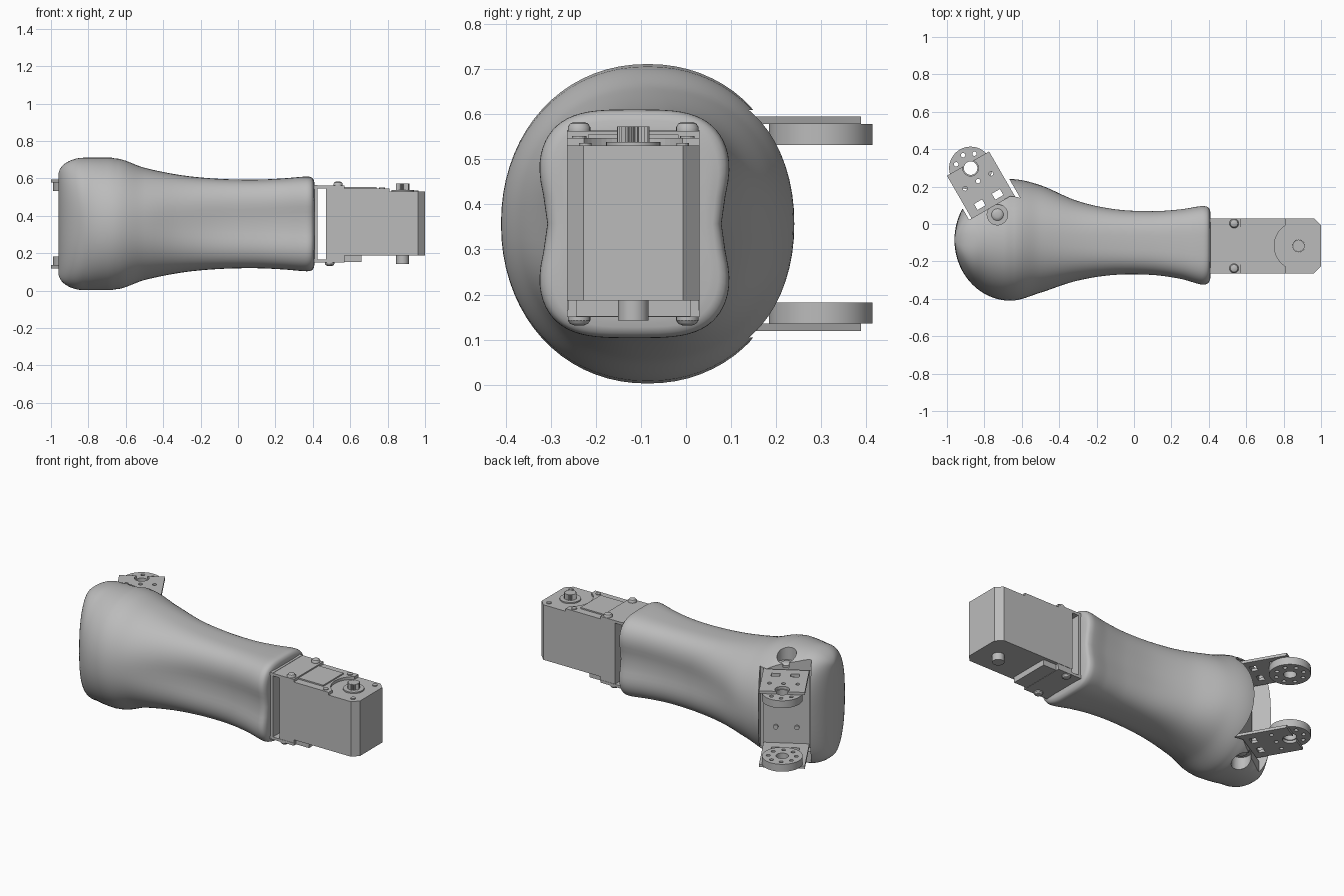
import bpy, bmesh, math
from mathutils import Matrix, Vector

cube = bpy.data.objects.get("Cube")
if cube:
    bpy.data.objects.remove(cube, do_unlink=True)

grey = bpy.data.materials.new("plain_grey")
grey.use_nodes = True
grey.diffuse_color = (0.5, 0.5, 0.5, 1)
grey.node_tree.nodes["Principled BSDF"].inputs["Base Color"].default_value = (0.5, 0.5, 0.5, 1)

MID = 0.357          # height of the mirror plane
SERVO_Y = -0.117     # centre line of the motor
# elbow bracket frame: local x runs across it, local y points outward
ELBOW = Matrix.Translation((-0.73, 0.05, 0)) @ Matrix.Rotation(math.radians(30), 4, 'Z')
WORLD = Matrix.Identity(4)


def finish(name, bm, frame=WORLD):
    bmesh.ops.recalc_face_normals(bm, faces=bm.faces)
    bm.transform(frame)
    mesh = bpy.data.meshes.new(name)
    bm.to_mesh(mesh)
    bm.free()
    mesh.materials.append(grey)
    ob = bpy.data.objects.new(name, mesh)
    bpy.context.collection.objects.link(ob)
    return ob


def loft(name, rings, frame=WORLD):
    bm = bmesh.new()
    loops = [[bm.verts.new(p) for p in ring] for ring in rings]
    for a, b in zip(loops, loops[1:]):
        for i in range(len(a)):
            j = (i + 1) % len(a)
            bm.faces.new((a[i], a[j], b[j], b[i]))
    bm.faces.new(loops[0])
    bm.faces.new(loops[-1])
    return finish(name, bm, frame)


def prism(name, outline, z0, z1, frame=WORLD):
    return loft(name, [[(x, y, z) for x, y in outline] for z in (z0, z1)], frame)


def box(name, x0, x1, y0, y1, z0, z1, frame=WORLD):
    return prism(name, [(x0, y0), (x1, y0), (x1, y1), (x0, y1)], z0, z1, frame)


def circle(x, y, r, n=32):
    return [(x + r * math.cos(i * math.tau / n), y + r * math.sin(i * math.tau / n)) for i in range(n)]


def disc(name, x, y, r, z0, z1, frame=WORLD, n=32):
    return prism(name, circle(x, y, r, n), z0, z1, frame)


def cut(ob, cutters):
    for c in cutters:
        mod = ob.modifiers.new("cut", 'BOOLEAN')
        mod.operation, mod.solver, mod.object = 'DIFFERENCE', 'EXACT', c
        select(ob)
        bpy.ops.object.modifier_apply(modifier=mod.name)
        bpy.data.objects.remove(c, do_unlink=True)


def select(ob):
    bpy.ops.object.select_all(action='DESELECT')
    ob.select_set(True)
    bpy.context.view_layer.objects.active = ob


def smooth(ob):
    select(ob)
    bpy.ops.object.shade_smooth_by_angle(angle=math.radians(32))


def screw(name, x, y, z, r, height, frame=WORLD):
    # domed head with a slot-like flat centre; negative height points down
    sizes = [(1, 0), (1, 0.4), (0.8, 0.8), (0.45, 1)]
    ob = loft(name, [[(px, py, z + height * h) for px, py in circle(x, y, r * s, 20)] for s, h in sizes], frame)
    smooth(ob)


# --- Forearm shell: rounded sections lofted along x -------------------------
def section(x, y0, y1, hz, pinch, power, n=72):
    ring = []
    for i in range(n):
        a = math.tau * i / n
        c, s = math.cos(a), math.sin(a)
        z = hz * math.copysign(abs(s) ** (2 / power), s)
        y = (y1 - y0) / 2 * math.copysign(abs(c) ** (2 / power), c)
        y *= 1 - pinch * math.exp(-(z / 0.1) ** 2)
        ring.append((x, (y0 + y1) / 2 + y, MID + z))
    return ring


# x, lowest y, highest y, half height, side pinch, squareness
neck = [
    (-0.66, -0.41, 0.24, 0.35, 0, 2.1),
    (-0.5, -0.37, 0.21, 0.3, 0.01, 2.2),
    (-0.3, -0.312, 0.132, 0.26, 0.05, 2.6),
    (-0.1, -0.283, 0.09, 0.241, 0.1, 3),
    (0.1, -0.284, 0.08, 0.237, 0.12, 3.2),
    (0.25, -0.305, 0.09, 0.244, 0.13, 3.4),
    (0.36, -0.335, 0.107, 0.253, 0.13, 3.5),
    (0.39, -0.332, 0.104, 0.25, 0.13, 3.5),
    (0.405, -0.315, 0.09, 0.235, 0.13, 3.5),
    (0.41, -0.29, 0.065, 0.21, 0.13, 3.5)]


def slope(i, k):
    if i == 0:
        return 0
    a, b = neck[i - 1], neck[min(i + 1, len(neck) - 1)]
    return (b[k] - a[k]) / (b[0] - a[0])


rings = []
for i in range(22):                       # rounded elbow end
    a = math.radians(87 - 4 * i)
    x = -0.66 - 0.3 * math.sin(a)
    corner = max(0, (-0.82 - x) / 0.14)
    hz = 0.262 + 0.092 * math.sqrt(max(0, 1 - corner ** 2))
    hy = 0.325 * math.cos(a)
    rings.append(section(x, -0.085 - hy, -0.085 + hy, hz, 0, 2.1 + 0.9 * min(1, corner)))
for i in range(len(neck) - 1):            # smooth curve through the neck stations
    p, q = neck[i], neck[i + 1]
    w = q[0] - p[0]
    steps = 8 if w > 0.05 else 3
    for j in range(steps):
        t = j / steps
        row = [p[0] + w * t]
        for k in range(1, 6):
            row.append((2 * t**3 - 3 * t**2 + 1) * p[k] + (t**3 - 2 * t**2 + t) * w * slope(i, k)
                       + (3 * t**2 - 2 * t**3) * q[k] + (t**3 - t**2) * w * slope(i + 1, k))
        rings.append(section(*row))
rings.append(section(*neck[-1]))
shell = loft("forearm_shell", rings)

# pocket for the elbow bracket and the two screw recesses
cut(shell, [
    box("pocket_cutter", -0.145, 0.15, 0, 0.6, 0.105, 0.609, ELBOW),
    box("mouth_cutter", -0.145, 0.15, 0.052, 0.6, -0.1, 0.9, ELBOW),
    disc("upper_recess_cutter", 0, 0, 0.055, 0.622, 0.9, ELBOW),
    disc("lower_recess_cutter", 0, 0, 0.055, -0.1, 0.092, ELBOW)])
smooth(shell)

# --- Elbow bracket: back plate, two arms and two horns ----------------------
box("elbow_back_plate", -0.13, 0.13, 0.002, 0.017, 0.12, 0.595, ELBOW)
HORN = 0.287
for side, sign in (("upper", 1), ("lower", -1)):
    def zs(a, b):
        return sorted((MID + sign * a, MID + sign * b))

    arm = box(side + "_elbow_arm", -0.13, 0.13, 0.002, 0.315, *zs(0.221, 0.238), ELBOW)
    holes = [disc("hole", 0, HORN, 0.042, 0, 1, ELBOW)]
    holes += [box("slot", x - 0.025, x + 0.025, 0.075, 0.112, 0, 1, ELBOW) for x in (-0.055, 0.055)]
    holes += [disc("hole", x, HORN - 0.08, 0.012, 0, 1, ELBOW, 12) for x in (-0.08, 0, 0.08)]
    cut(arm, holes)
    horn = disc(side + "_elbow_horn", 0, HORN, 0.115, *zs(0.175, 0.221), ELBOW, 48)
    cut(horn, [disc("hole", 0, HORN, 0.036, 0, 1, ELBOW)] +
        [disc("hole", x, y, 0.012, 0, 1, ELBOW, 12) for x, y in circle(0, HORN, 0.08, 8)])
    smooth(horn)
    screw(side + "_elbow_screw", 0, 0, MID + sign * 0.263, 0.032, sign * 0.015, ELBOW)
    # studs on the back plate
    for x in (-0.06, 0.06):
        stud_z = MID + sign * 0.12
        stud = [[(x + px, y, stud_z + pz) for px, pz in circle(0, 0, 0.014, 16)] for y in (0.015, 0.028)]
        loft(side + "_back_plate_stud", stud, ELBOW)

# --- Wrist motor ------------------------------------------------------------
Y0, Y1, CH = -0.264, 0.03, 0.037
prism("motor_case", [(0.47, Y0), (1 - CH, Y0), (1, Y0 + CH), (1, Y1 - CH), (1 - CH, Y1), (0.47, Y1)], 0.187, 0.53)

# top cover with a round clearance around the shaft
SHAFT_X = 0.88
arc = [(SHAFT_X + 0.13 * math.cos(math.radians(a)), SERVO_Y + 0.13 * math.sin(math.radians(a)))
       for a in range(123, 238, 6)]
prism("motor_top_cover", [(0.47, Y0), (0.47, Y1), (0.81, Y1)] + arc + [(0.81, Y0)], 0.53, 0.547)
box("motor_top_panel", 0.56, 0.74, SERVO_Y - 0.1, SERVO_Y + 0.1, 0.547, 0.555)
box("motor_bottom_cover", 0.47, 0.66, Y0 + 0.02, Y1 - 0.02, 0.152, 0.187)

# splined output shaft and rear idler
spline = [(SHAFT_X + (0.036 - 0.006 * (i % 2)) * math.cos(i * math.tau / 48),
           SERVO_Y + (0.036 - 0.006 * (i % 2)) * math.sin(i * math.tau / 48)) for i in range(48)]
smooth(disc("shaft_collar", SHAFT_X, SERVO_Y, 0.06, 0.53, 0.538))
prism("output_shaft", spline, 0.538, 0.573)
smooth(disc("idler_shaft", SHAFT_X, SERVO_Y, 0.034, 0.143, 0.187))

# bracket joining the motor to the forearm
box("wrist_back_plate", 0.4, 0.425, Y0, Y1, 0.15, 0.565)
box("upper_wrist_arm", 0.425, 0.57, Y0, Y1, 0.547, 0.563)
box("lower_wrist_arm", 0.425, 0.57, Y0, Y1, 0.15, 0.166)
for side, y in (("right", SERVO_Y - 0.12), ("left", SERVO_Y + 0.12)):
    screw(side + "_upper_wrist_screw", 0.535, y, 0.563, 0.025, 0.02)
    screw(side + "_lower_wrist_screw", 0.49, y, 0.15, 0.025, -0.018)
    box(side + "_motor_foot", 0.47, 0.57, y - 0.025, y + 0.025, 0.166, 0.187)
    disc(side + "_cover_screw", 0.77, y, 0.016, 0.547, 0.552, n=16)
    disc(side + "_case_screw", 0.95, y * 0.9 - 0.01, 0.014, 0.53, 0.536, n=16)
